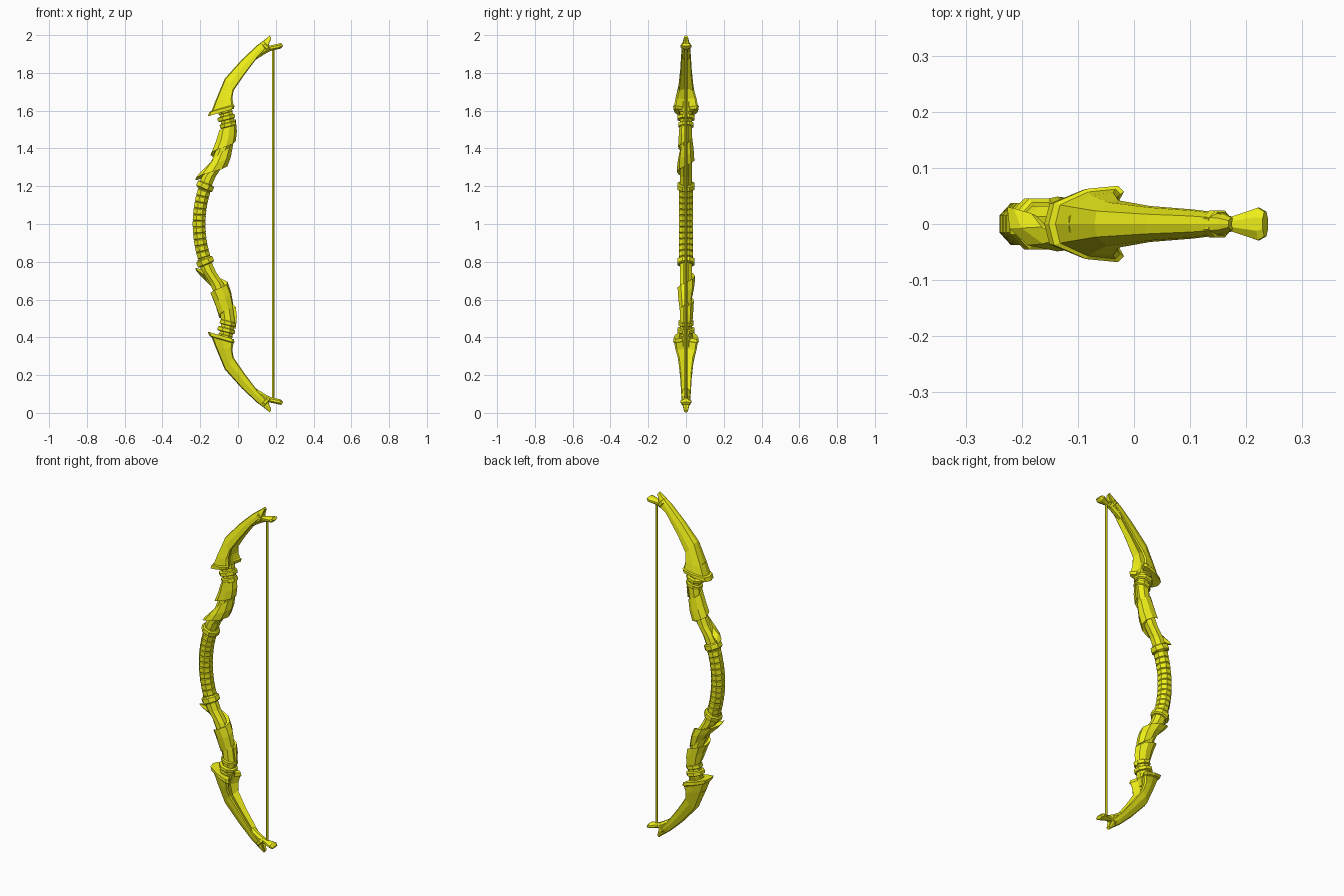
import bpy, bmesh, math
from math import pi, sin, cos

if "Cube" in bpy.data.objects:
    bpy.data.objects.remove(bpy.data.objects["Cube"])

yellow = bpy.data.materials.new("yellow")
yellow.diffuse_color = (0.85, 0.85, 0.01, 1)
yellow.use_nodes = True
yellow.node_tree.nodes["Principled BSDF"].inputs["Base Color"].default_value = yellow.diffuse_color


def loft(name, rings, twin=True):
    """Bridge rings of (x, y, z) points, cap the ends; twin = same part turned half round for the lower limb."""
    bm = bmesh.new()
    loops = [[bm.verts.new((x, y, z - 1)) for x, y, z in r] for r in rings]
    n = len(loops[0])
    for a, b in zip(loops, loops[1:]):
        for i in range(n):
            j = (i + 1) % n
            bm.faces.new((a[i], a[j], b[j], b[i]))
    bm.faces.new(loops[0][::-1])
    bm.faces.new(loops[-1])
    bmesh.ops.recalc_face_normals(bm, faces=bm.faces)
    me = bpy.data.meshes.new(name)
    bm.to_mesh(me)
    bm.free()
    me.materials.append(yellow)
    for label, turn in (("upper_", 0), ("lower_", pi)) if twin else (("", 0),):
        ob = bpy.data.objects.new(label + name, me)
        ob.location.z = 1
        ob.rotation_euler.x = turn
        bpy.context.collection.objects.link(ob)


def oval(x, z, tilt, rx, ry, n=8):
    """Ring around a path point; tilt leans the path from vertical towards +x."""
    pts = []
    for i in range(n):
        a = 2 * pi * (i + 0.5) / n
        u = rx * cos(a) / cos(pi / n)
        pts.append((x + u * cos(tilt), ry * sin(a) / cos(pi / n), z - u * sin(tilt)))
    return pts


def collar(name, x, z, tilt, rx, ry, h):
    """Short bevelled band around the limb."""
    rings = []
    for d, k in ((-.5, .85), (-.35, 1), (.35, 1), (.5, .85)):
        rings.append(oval(x + d * h * sin(tilt), z + d * h * cos(tilt), tilt, rx * k, ry * k))
    loft(name, rings)


# Ribbed grip: an arc with shallow grooves between bands
def grip_ring(z, k):
    d = z - 1
    return oval(-0.206 + 0.85 * d * d, z, math.atan(1.7 * d), 0.034 * k, 0.037 * k)


grip = []
bands = 13
for i in range(bands):
    z0 = 0.79 + 0.42 * i / bands
    for f, k in ((.0, .9), (.12, 1), (.88, 1), (1., .9)):
        grip.append(grip_ring(z0 + f * 0.42 / bands, k))
loft("grip", grip, twin=False)
collar("grip_collar", -0.174, 1.2, 0.4, 0.046, 0.045, 0.035)

# Core of the limb between grip and blade
CORE = [(-.18, 1.19), (-.155, 1.25), (-.115, 1.31), (-.085, 1.38),
        (-.062, 1.45), (-.052, 1.52), (-.062, 1.58), (-.08, 1.66)]


def core_x(z):
    for (x0, z0), (x1, z1) in zip(CORE, CORE[1:]):
        if z <= z1:
            return x0 + (x1 - x0) * (z - z0) / (z1 - z0)
    return CORE[-1][0]


loft("limb_core", [oval(x, z, 0, 0.036, 0.032) for x, z in CORE])

# Spiral wrap: overlapping ribbon with a flared lower lip
wrap = []
steps = 14
for i in range(steps + 1):
    t = i / steps
    turn = -0.09 + 1.6 * t
    phi = pi + 2 * pi * turn
    z = 1.243 + 0.13 * turn
    lip = 0.067 - 0.013 * t + (0.008 if i == 0 else 0)
    h = 0.035 + 0.08 * min(1, t * 4)
    ring = []
    for r, dz in ((lip, 0), (lip * .93, h * .45), (.046, h), (.025, h), (.03, 0.012)):
        ring.append((core_x(z + dz) + r * cos(phi), 0.76 * r * sin(phi), z + dz))
    wrap.append(ring)
loft("spiral_wrap", wrap)

# Stacked bands under the blade
for i, (x, z, rx, ry) in enumerate([(-.054, 1.525, .043, .04), (-.062, 1.562, .047, .046),
                                   (-.068, 1.598, .038, .038)]):
    collar(f"limb_band_{i + 1}", x, z, -0.25, rx, ry, 0.024)


# Limb blade: ridged outer edge, flared flanges, hollowed inner side
def blade_ring(ox, oz, ix, iz, w):
    half = [(0.07, .55), (0.5, .92), (0.92, 1.0), (1.0, .85)]
    sec = [(0, 0)] + half + [(0.78, 0)] + [(t, -y) for t, y in half[::-1]]
    return [(ox + t * (ix - ox), y * w, oz + t * (iz - oz)) for t, y in sec]


BLADE = [(-.16, 1.57, -.022, 1.61, .066), (-.152, 1.592, -.018, 1.627, .068),
         (-.14, 1.598, -.024, 1.632, .062), (-.12, 1.65, -.03, 1.665, .056),
         (-.07, 1.77, -.024, 1.705, .042), (.02, 1.87, .03, 1.785, .032),
         (.10, 1.945, .105, 1.885, .026), (.15, 1.982, .162, 1.945, .019),
         (.168, 1.998, .176, 1.985, .011)]
loft("limb_blade", [blade_ring(*s) for s in BLADE])

# Flared string nock and its collar
loft("string_nock", [oval(.085, 1.885, .85, .018, .02), oval(.14, 1.922, 1.1, .02, .02),
                     oval(.175, 1.932, 1.3, .014, .013), oval(.222, 1.942, 1.3, .014, .029),
                     oval(.234, 1.95, 1.0, .009, .022)])
collar("nock_collar", .148, 1.94, .85, .031, .024, .02)

# Bowstring
loft("bowstring", [oval(.187, z, 0, .006, .006, 6) for z in (.07, 1.93)], twin=False)
